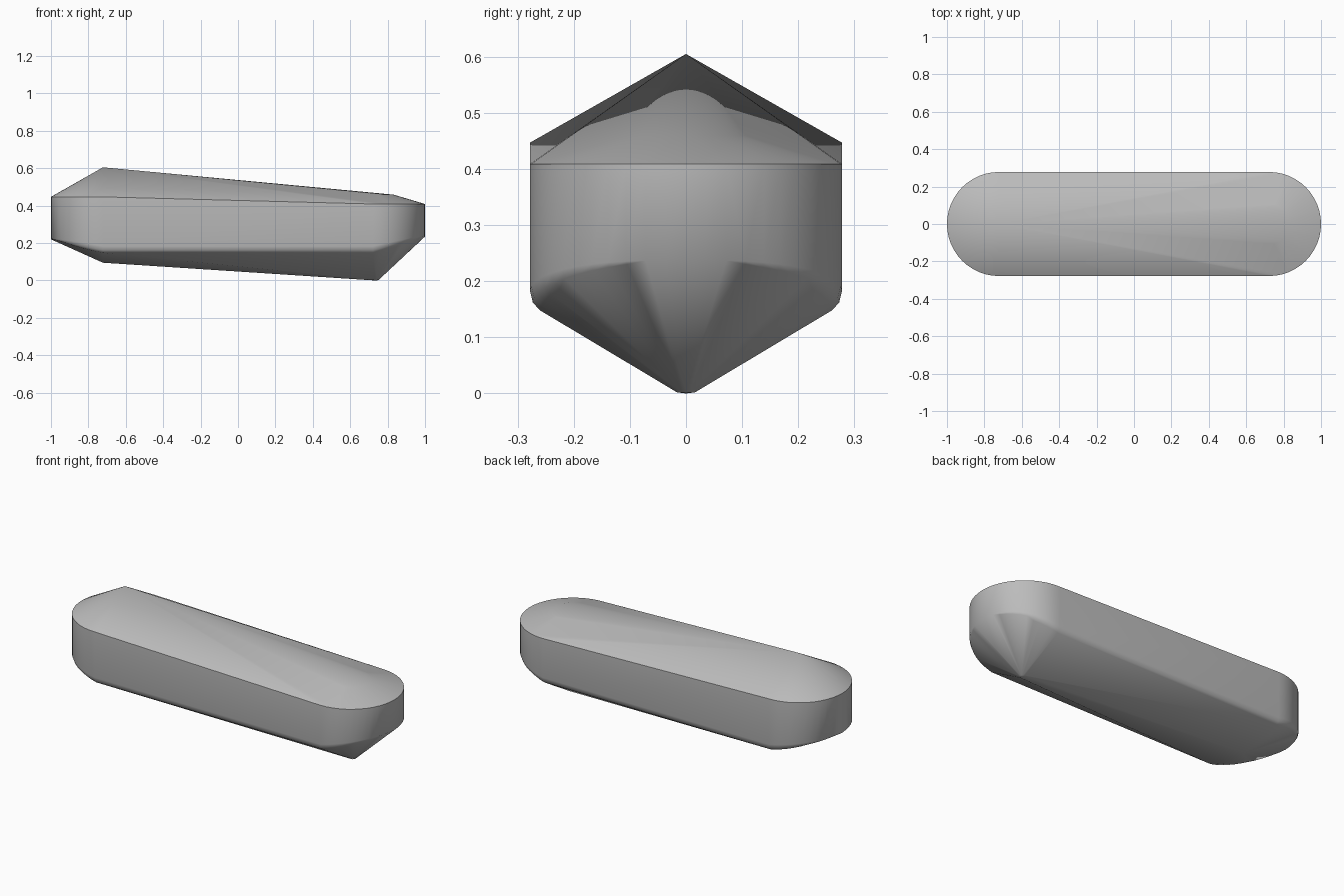
import bpy
import bmesh
import math

cube = bpy.data.objects.get("Cube")
if cube:
    bpy.data.objects.remove(cube, do_unlink=True)

HALF = 0.722      # centre of each rounded end
RADIUS = 0.278
STEPS = 24        # segments per half circle

grey = bpy.data.materials.new("plain grey")
grey.use_nodes = True
grey.diffuse_color = (0.5, 0.5, 0.5, 1)
grey.node_tree.nodes["Principled BSDF"].inputs["Base Color"].default_value = (0.5, 0.5, 0.5, 1)

bm = bmesh.new()


def end_ring(side, radius, height):
    """Half circle at one end; height is a function of (forward, sideways)."""
    for i in range(STEPS + 1):
        a = math.pi * (i / STEPS - 0.5)
        c, s = math.cos(a), math.sin(a)
        bm.verts.new((side * (HALF + radius * c), radius * s, height(c, abs(s))))


# Sharp upper rim, sloping down towards the left end
end_ring(-1, RADIUS, lambda c, s: 0.447)
end_ring(1, RADIUS, lambda c, s: 0.409)

# Lower rim rises around each end and is softened along the flanks
for side, rise in ((-1, 0.052), (1, 0.067)):
    for inset, drop in ((0, -0.015), (0.005, 0.006), (0.018, 0.02)):
        end_ring(side, RADIUS - inset,
                 lambda c, s: 0.168 + rise * c - drop * s + 0.9 * inset * (1 - s))

# Roof peak at one end and small flat cap at the other
bm.verts.new((-HALF, 0, 0.605))
for i in range(2 * STEPS):
    a = math.pi * i / STEPS
    bm.verts.new((HALF + 0.11 * math.cos(a), 0.11 * math.sin(a), 0.459))

# Keel points, the deeper one slightly blunted
bm.verts.new((-HALF, 0, 0.095))
for i in range(12):
    a = math.pi * i / 6
    bm.verts.new((0.735 + 0.016 * math.cos(a), 0.016 * math.sin(a), 0.002))
bm.verts.new((0.735, 0, 0))

# Wrap everything in one skin
hull = bmesh.ops.convex_hull(bm, input=bm.verts[:], use_existing_faces=False)
loose = [v for v in bm.verts if not v.link_faces]
bmesh.ops.delete(bm, geom=loose, context='VERTS')
bmesh.ops.recalc_face_normals(bm, faces=bm.faces[:])

mesh = bpy.data.meshes.new("capsule_body")
bm.to_mesh(mesh)
bm.free()
mesh.materials.append(grey)
body = bpy.data.objects.new("capsule_body", mesh)
bpy.context.collection.objects.link(body)

bpy.ops.object.select_all(action='DESELECT')
body.select_set(True)
bpy.context.view_layer.objects.active = body
bpy.ops.object.shade_smooth_by_angle(angle=math.radians(48))
